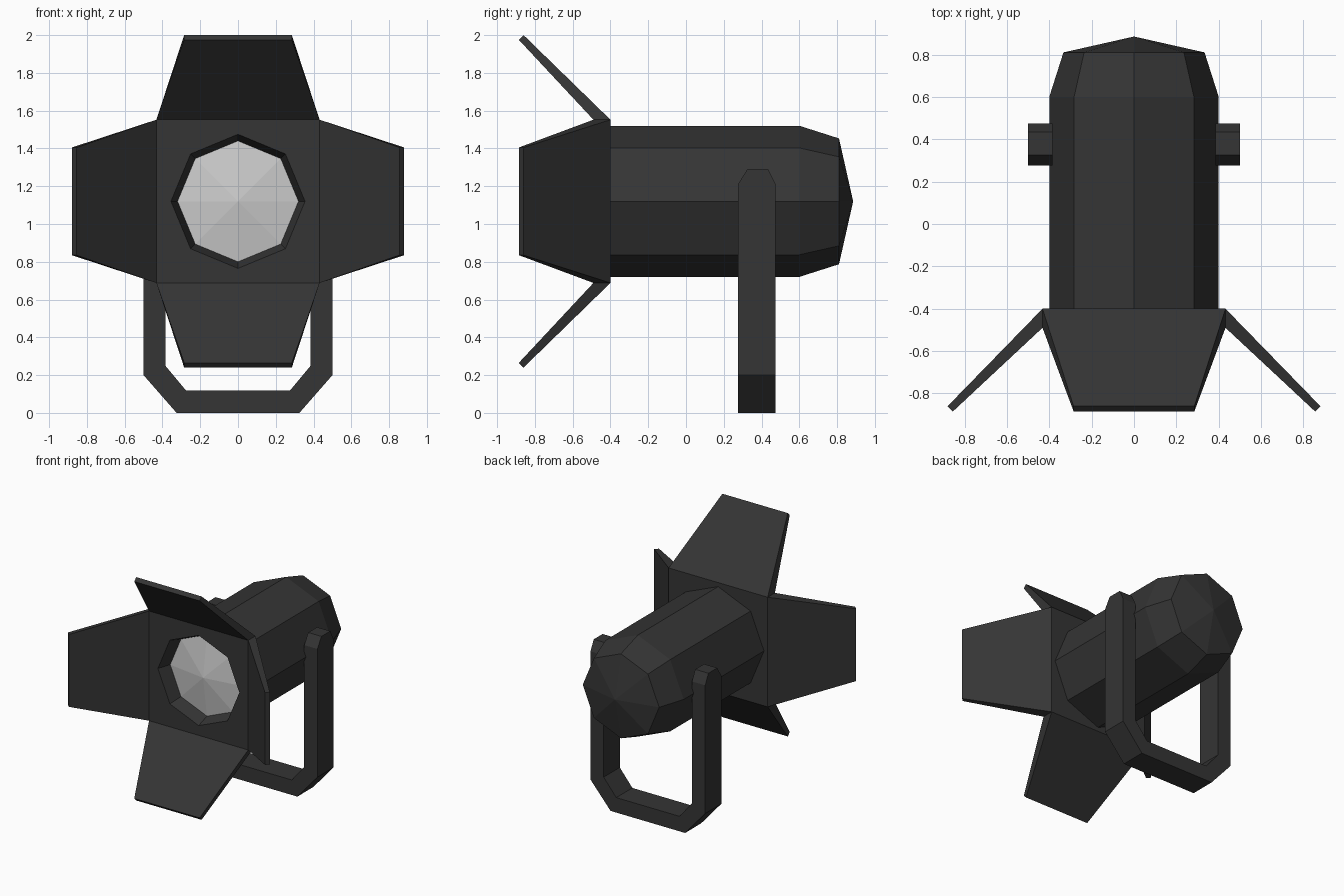
import bpy, bmesh, math
from mathutils import Matrix, Vector

if "Cube" in bpy.data.objects:
    bpy.data.objects.remove(bpy.data.objects["Cube"])

AXIS_Z = 1.12   # height of the lamp axis

black = bpy.data.materials.new("black_metal")
black.diffuse_color = (0.035, 0.035, 0.035, 1)
black.use_nodes = True
black.node_tree.nodes["Principled BSDF"].inputs["Base Color"].default_value = black.diffuse_color


def loft(name, rings, mat=None, cap_start=True, cap_end=True):
    """Skin equal-sized closed rings; a one-point last ring becomes an apex."""
    bm = bmesh.new()
    vr = [[bm.verts.new(p) for p in r] for r in rings]
    for a, b in zip(vr, vr[1:]):
        n = len(a)
        for i in range(n):
            j = (i + 1) % n
            if len(b) == 1:
                bm.faces.new((a[i], a[j], b[0]))
            else:
                bm.faces.new((a[i], a[j], b[j], b[i]))
    if cap_start:
        bm.faces.new(vr[0])
    if cap_end and len(vr[-1]) > 1:
        bm.faces.new(vr[-1])
    bmesh.ops.recalc_face_normals(bm, faces=bm.faces)
    me = bpy.data.meshes.new(name)
    bm.to_mesh(me)
    bm.free()
    ob = bpy.data.objects.new(name, me)
    bpy.context.collection.objects.link(ob)
    if mat:
        me.materials.append(mat)
    return ob


def ring(r, y, square=False):
    """Eight points around the lamp axis, as an octagon or a square."""
    pts = []
    for i in range(8):
        a = i * math.pi / 4
        k = r * (math.sqrt(2) if square and i % 2 else 1)
        pts.append((k * math.cos(a), y, AXIS_Z + k * math.sin(a)))
    return pts


# Housing: lens recess, square front plate, octagonal barrel and rear cap
loft("housing", [
    ring(0.32, -0.385), ring(0.355, -0.49),
    ring(0.432, -0.49, True), ring(0.432, -0.40, True),
    ring(0.40, -0.40), ring(0.40, 0.60), ring(0.333, 0.81),
    [(0, 0.885, AXIS_Z)]], black)

# Lens: shallow faceted dome facing forward
lens = loft("lens", [ring(0.32, -0.387), [(0, -0.435, AXIS_Z)]])

# Barn doors: one tapered flap turned about the lamp axis
for i, side in enumerate(("top", "right", "bottom", "left")):
    turn = Matrix.Translation((0, 0, AXIS_Z)) @ Matrix.Rotation(i * math.pi / 2, 4, 'Y')
    base = [(-0.432, -0.40, 0.432), (0.432, -0.40, 0.432),
            (0.432, -0.49, 0.432), (-0.432, -0.49, 0.432)]
    tip = [(-0.285, -0.86, 0.88), (0.285, -0.86, 0.88),
           (0.285, -0.885, 0.855), (-0.285, -0.885, 0.855)]
    loft("barn_door_" + side, [[turn @ Vector(p) for p in r] for r in (base, tip)],
         black, cap_start=False)

# Yoke: flat bar bent into a U; outer x, outer z, inner x, inner z, y start, y end
half = [(0.50, 1.29, 0.385, 1.29, 0.325, 0.435),
        (0.50, 1.21, 0.385, 1.21, 0.275, 0.475),
        (0.50, 0.20, 0.385, 0.25, 0.275, 0.475),
        (0.325, 0.0, 0.275, 0.118, 0.275, 0.475)]


def section(s, sx):
    xo, zo, xi, zi, y0, y1 = s
    return [(sx * xo, y0, zo), (sx * xo, y1, zo), (sx * xi, y1, zi), (sx * xi, y0, zi)]


loft("yoke", [section(s, 1) for s in half] + [section(s, -1) for s in reversed(half)], black)
